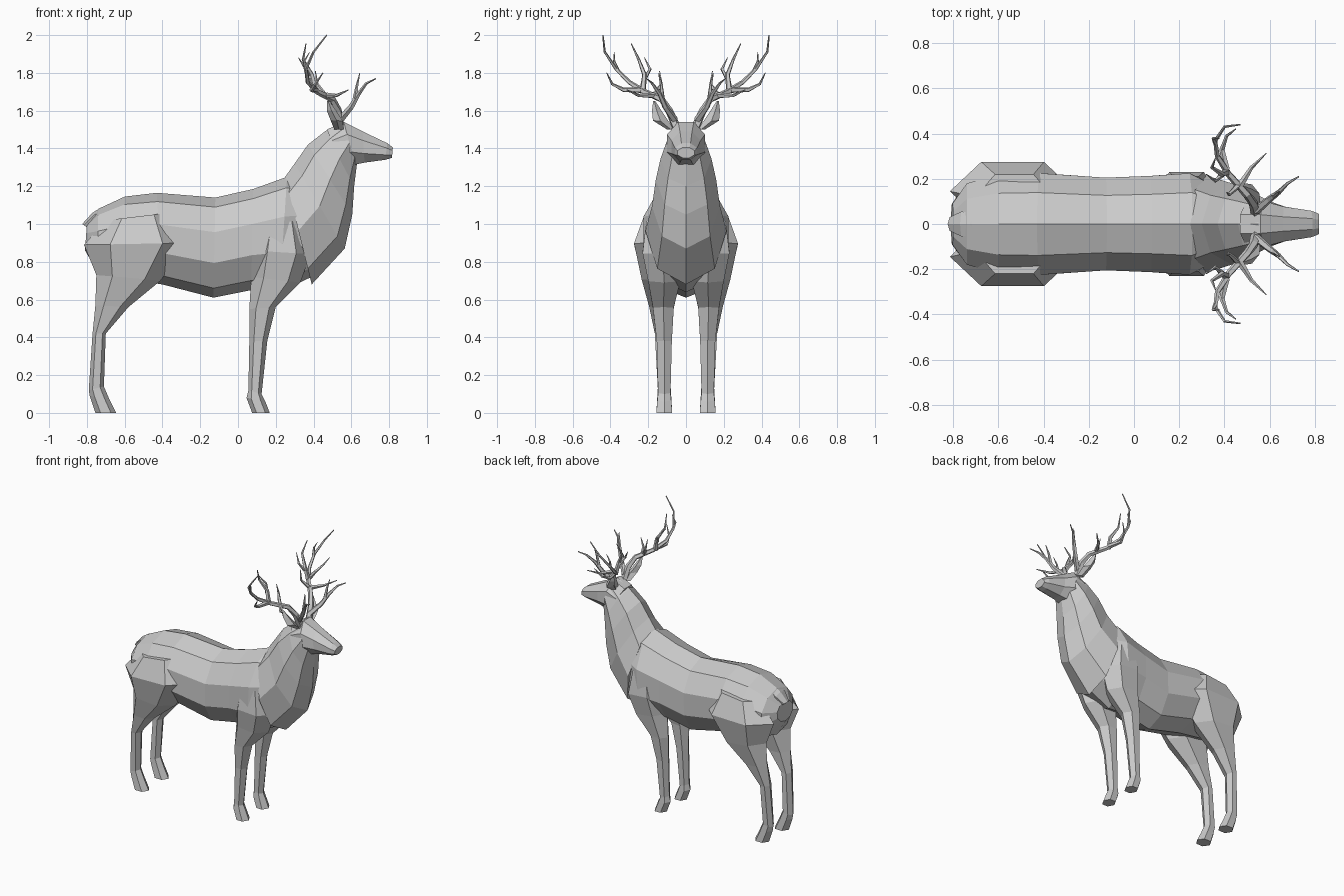
import bpy, bmesh
from math import sin, cos, pi
from mathutils import Vector as V


def skin(bm, rings):
    """Join point rings into a closed faceted skin."""
    vs = [[bm.verts.new(p) for p in r] for r in rings]
    n = len(vs[0])
    for a, b in zip(vs, vs[1:]):
        for i in range(n):
            bm.faces.new((a[i], a[(i + 1) % n], b[(i + 1) % n], b[i]))
    bm.faces.new(vs[0][::-1])
    bm.faces.new(vs[-1])


def finish(name, bm, mirror):
    bmesh.ops.recalc_face_normals(bm, faces=bm.faces)
    me = bpy.data.meshes.new(name)
    bm.to_mesh(me)
    bm.free()
    ob = bpy.data.objects.new(name, me)
    bpy.context.collection.objects.link(ob)
    if mirror:
        m = ob.modifiers.new("Mirror", "MIRROR")
        m.use_axis = (False, True, False)
        m.use_mirror_merge = False
    return ob


def loft(name, sections, n, mirror=False, turn=0.0):
    """Section: point A (x, z), opposite point B (x, z), y centre, half width."""
    angles = [2 * pi * i / n + turn for i in range(n)]
    ku, kv = max(map(cos, angles)), max(map(sin, angles))
    rings = []
    for ax, az, bx, bz, y, w in sections:
        a, b = V((ax, y, az)), V((bx, y, bz))
        rings.append([(a + b) / 2 + (a - b) / 2 * cos(t) / ku
                      + V((0, w * sin(t) / kv, 0)) for t in angles])
    bm = bmesh.new()
    skin(bm, rings)
    return finish(name, bm, mirror)


def tines(name, paths, n=5):
    """Tapered tubes: each path is (start radius, points)."""
    bm = bmesh.new()
    for r0, pts in paths:
        pts = [V(p) for p in pts]
        rings = []
        for i, p in enumerate(pts):
            d = (pts[min(i + 1, len(pts) - 1)] - pts[max(i - 1, 0)]).normalized()
            u = d.cross(V((1, 0.3, -0.4))).normalized()
            v = d.cross(u)
            r = r0 * (1 - 0.85 * i / (len(pts) - 1))
            rings.append([p + r * (u * cos(2 * pi * k / n) + v * sin(2 * pi * k / n))
                          for k in range(n)])
        skin(bm, rings)
    return finish(name, bm, True)


# torso, rump to shoulders
loft("torso", [
    (-0.80, 1.00, -0.81, 0.86, 0, 0.09),
    (-0.74, 1.08, -0.74, 0.74, 0, 0.18),
    (-0.60, 1.145, -0.60, 0.71, 0, 0.22),
    (-0.43, 1.165, -0.40, 0.68, 0, 0.225),
    (-0.12, 1.14, -0.13, 0.61, 0, 0.205),
    (0.08, 1.185, 0.07, 0.65, 0, 0.213),
    (0.26, 1.25, 0.22, 0.64, 0, 0.225),
    (0.36, 1.22, 0.39, 0.72, 0, 0.16)], 10)

# neck and chest mane
loft("neck", [
    (0.25, 1.25, 0.39, 0.68, 0, 0.215),
    (0.30, 1.32, 0.565, 0.87, 0, 0.18),
    (0.37, 1.42, 0.605, 1.05, 0, 0.16),
    (0.46, 1.49, 0.615, 1.20, 0, 0.135),
    (0.55, 1.54, 0.63, 1.32, 0, 0.105)], 8)

# head and muzzle
loft("head", [
    (0.47, 1.50, 0.56, 1.30, 0, 0.10),
    (0.56, 1.54, 0.62, 1.315, 0, 0.10),
    (0.66, 1.49, 0.67, 1.325, 0, 0.077),
    (0.79, 1.428, 0.78, 1.34, 0, 0.058),
    (0.82, 1.405, 0.815, 1.35, 0, 0.045)], 8, turn=pi / 8)

# tail
loft("tail", [
    (-0.72, 1.09, -0.72, 1.02, 0, 0.05),
    (-0.77, 1.06, -0.75, 1.00, 0, 0.055),
    (-0.825, 1.00, -0.79, 0.975, 0, 0.03)], 6)

# front legs: shoulder to hoof
loft("front_legs", [
    (0.34, 1.02, 0.12, 1.00, 0.12, 0.09),
    (0.385, 0.84, 0.08, 0.86, 0.125, 0.105),
    (0.33, 0.69, 0.07, 0.72, 0.115, 0.085),
    (0.20, 0.56, 0.06, 0.55, 0.12, 0.055),
    (0.155, 0.38, 0.06, 0.38, 0.115, 0.04),
    (0.125, 0.10, 0.055, 0.12, 0.115, 0.033),
    (0.145, 0.06, 0.045, 0.08, 0.115, 0.037),
    (0.168, 0.0, 0.075, 0.0, 0.115, 0.042)], 6, True)

# hind legs: thigh to hoof
loft("hind_legs", [
    (-0.36, 1.06, -0.70, 1.02, 0.12, 0.10),
    (-0.26, 0.90, -0.815, 0.89, 0.145, 0.13),
    (-0.41, 0.70, -0.75, 0.73, 0.14, 0.095),
    (-0.58, 0.56, -0.755, 0.57, 0.135, 0.06),
    (-0.70, 0.42, -0.77, 0.42, 0.125, 0.04),
    (-0.71, 0.14, -0.79, 0.12, 0.115, 0.034),
    (-0.68, 0.07, -0.785, 0.09, 0.115, 0.037),
    (-0.645, 0.0, -0.755, 0.01, 0.115, 0.042)], 6, True)
for name in ("front_legs", "hind_legs"):
    for v in bpy.data.objects[name].data.vertices:
        v.co.z = 0.0 if v.co.z < 0.02 else v.co.z

# ears: leaf shapes
loft("ears", [
    (0.56, 1.50, 0.51, 1.50, 0.08, 0.02),
    (0.555, 1.545, 0.49, 1.55, 0.135, 0.04),
    (0.52, 1.60, 0.47, 1.60, 0.155, 0.025),
    (0.485, 1.65, 0.47, 1.65, 0.168, 0.006)], 4, True)

# antlers: main beam and branching tines
tines("antlers", [
    (0.024, [(0.54, 0.05, 1.51), (0.53, 0.09, 1.60), (0.50, 0.13, 1.66),
             (0.42, 0.22, 1.70), (0.37, 0.30, 1.75), (0.36, 0.37, 1.82),
             (0.40, 0.43, 1.91), (0.47, 0.44, 2.0)]),
    (0.020, [(0.54, 0.06, 1.55), (0.60, 0.11, 1.62), (0.64, 0.14, 1.69),
             (0.68, 0.18, 1.745), (0.73, 0.21, 1.77)]),
    (0.014, [(0.62, 0.125, 1.66), (0.63, 0.13, 1.73), (0.645, 0.145, 1.80)]),
    (0.016, [(0.47, 0.17, 1.68), (0.52, 0.25, 1.68), (0.585, 0.313, 1.71)]),
    (0.018, [(0.41, 0.23, 1.70), (0.39, 0.22, 1.79), (0.345, 0.25, 1.87),
             (0.36, 0.29, 1.955)]),
    (0.014, [(0.39, 0.22, 1.77), (0.36, 0.19, 1.82), (0.32, 0.22, 1.88)]),
    (0.014, [(0.46, 0.17, 1.68), (0.42, 0.13, 1.74), (0.41, 0.14, 1.81)]),
    (0.017, [(0.41, 0.24, 1.71), (0.39, 0.33, 1.71), (0.41, 0.39, 1.74),
             (0.45, 0.42, 1.80)]),
    (0.011, [(0.36, 0.36, 1.81), (0.35, 0.38, 1.86), (0.38, 0.38, 1.91)])])
